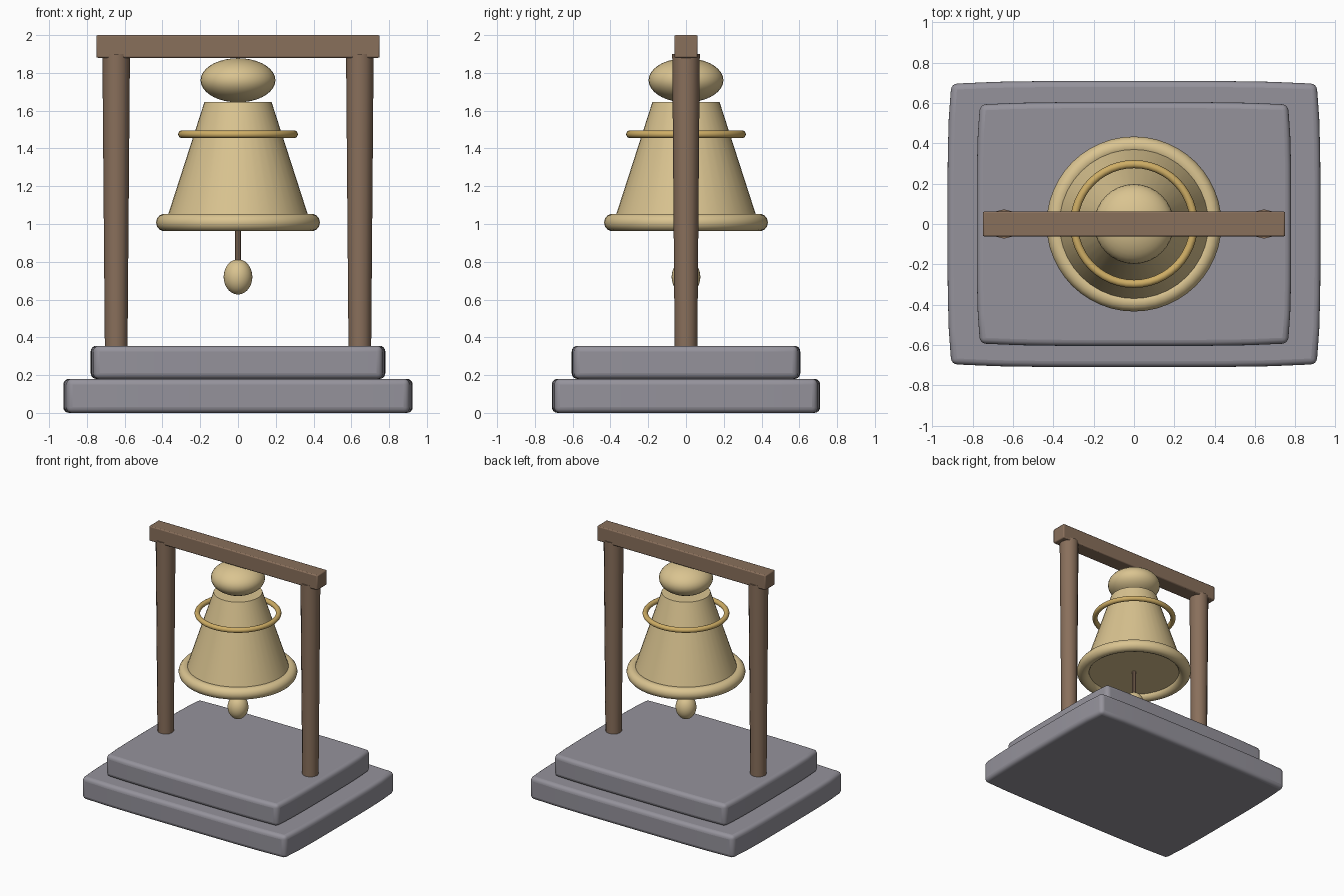
import bpy, bmesh, math

if "Cube" in bpy.data.objects:
    bpy.data.objects.remove(bpy.data.objects["Cube"])


def material(name, rgb):
    m = bpy.data.materials.new(name)
    m.diffuse_color = (*rgb, 1)
    m.use_nodes = True
    m.node_tree.nodes["Principled BSDF"].inputs["Base Color"].default_value = m.diffuse_color
    return m


STONE = material("grey stone", (0.30, 0.29, 0.33))
WOOD = material("brown wood", (0.25, 0.16, 0.105))
BRASS = material("pale brass", (0.70, 0.55, 0.28))
GOLD = material("gold", (0.62, 0.42, 0.13))


def finish(name, mat, angle=35):
    ob = bpy.context.object
    ob.name = ob.data.name = name
    ob.data.materials.append(mat)
    bpy.ops.object.transform_apply(location=False, rotation=False, scale=True)
    bpy.ops.object.shade_smooth_by_angle(angle=math.radians(angle))
    return ob


def bevel(ob, width, segments):
    b = ob.modifiers.new("rounded edges", 'BEVEL')
    b.width, b.segments = width, segments
    b.limit_method, b.angle_limit = 'ANGLE', math.radians(40)
    bpy.context.view_layer.objects.active = ob
    bpy.ops.object.modifier_apply(modifier=b.name)
    bpy.ops.object.shade_smooth_by_angle(angle=math.radians(50))


def slab(name, hx, hy, z0, z1):
    # stone slab whose sides bow gently outwards
    bpy.ops.mesh.primitive_cube_add(size=2, location=(0, 0, (z0 + z1) / 2))
    ob = bpy.context.object
    bm = bmesh.new()
    bm.from_mesh(ob.data)
    flat = [e for e in bm.edges if abs(e.verts[0].co.z - e.verts[1].co.z) < 0.1]
    bmesh.ops.subdivide_edges(bm, edges=flat, cuts=7, use_grid_fill=True)
    for v in bm.verts:
        x, y = v.co.x, v.co.y
        v.co.x = x * (1 - 0.02 * y ** 4)
        v.co.y = y * (1 - 0.02 * x ** 4)
    bm.to_mesh(ob.data)
    bm.free()
    ob.scale = (hx, hy, (z1 - z0) / 2)
    finish(name, STONE)
    bevel(ob, 0.03, 4)


def ball(name, mat, z, r, rz):
    bpy.ops.mesh.primitive_uv_sphere_add(segments=32, ring_count=18, radius=1, location=(0, 0, z))
    bpy.context.object.scale = (r, r, rz)
    finish(name, mat)


def ring(name, mat, z, major, minor):
    bpy.ops.mesh.primitive_torus_add(major_radius=major, minor_radius=minor, major_segments=48,
                                     minor_segments=14, location=(0, 0, z))
    finish(name, mat)


def taper(name, mat, x, z0, z1, r0, r1, sides):
    bpy.ops.mesh.primitive_cone_add(vertices=sides, radius1=r0, radius2=r1, depth=z1 - z0,
                                    location=(x, 0, (z0 + z1) / 2))
    finish(name, mat)


# stepped stone base
slab("lower_base", 0.925, 0.71, 0.0, 0.18)
slab("upper_base", 0.78, 0.605, 0.18, 0.355)

# wooden frame
for side, x in (("left", -0.645), ("right", 0.645)):
    taper(side + "_post", WOOD, x, 0.34, 1.9, 0.06, 0.073, 12)
bpy.ops.mesh.primitive_cube_add(size=1, location=(0, 0, 1.94))
bpy.context.object.scale = (1.5, 0.124, 0.12)
bevel(finish("top_beam", WOOD), 0.008, 2)

# bell
taper("bell_body", BRASS, 0, 1.0, 1.645, 0.386, 0.178, 40)
ring("bell_rim", BRASS, 1.008, 0.387, 0.047)
ring("bell_band", GOLD, 1.475, 0.297, 0.02)
ball("bell_crown", BRASS, 1.761, 0.198, 0.117)

# clapper
taper("clapper_rod", WOOD, 0, 0.78, 1.02, 0.017, 0.017, 10)
ball("clapper_bulb", BRASS, 0.72, 0.076, 0.093)
